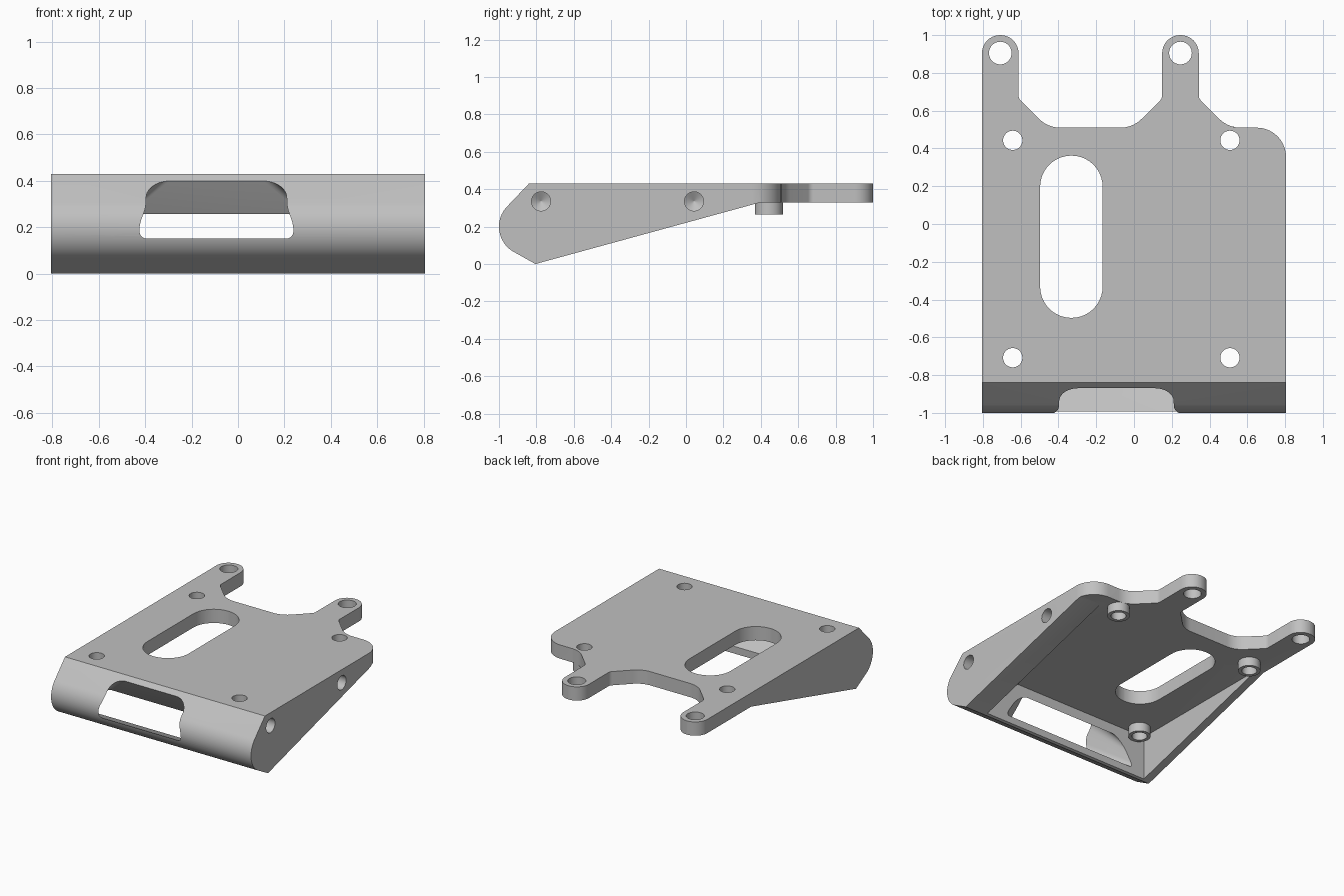
import bpy, bmesh
from math import sin, cos, pi, radians, sqrt
from mathutils import Vector

if "Cube" in bpy.data.objects:
    bpy.data.objects.remove(bpy.data.objects["Cube"])

grey = bpy.data.materials.new("plain_grey")
grey.use_nodes = True
COLOUR = (0.53, 0.53, 0.53, 1)
grey.diffuse_color = COLOUR
grey.node_tree.nodes["Principled BSDF"].inputs["Base Color"].default_value = COLOUR


def loft(name, rings):
    """Solid skinned through matching rings of points, capped at both ends."""
    bm = bmesh.new()
    loops = [[bm.verts.new(p) for p in ring] for ring in rings]
    n = len(loops[0])
    for a, b in zip(loops, loops[1:]):
        for i in range(n):
            j = (i + 1) % n
            bm.faces.new((a[i], a[j], b[j], b[i]))
    bm.faces.new(loops[0][::-1])
    bm.faces.new(loops[-1])
    bmesh.ops.recalc_face_normals(bm, faces=bm.faces)
    mesh = bpy.data.meshes.new(name)
    bm.to_mesh(mesh)
    bm.free()
    mesh.materials.append(grey)
    obj = bpy.data.objects.new(name, mesh)
    bpy.context.collection.objects.link(obj)
    return obj


def rounded(corners, steps=10):
    """Polygon from (x, y, radius) corners, with each corner filleted."""
    pts = []
    n = len(corners)
    for i, (x, y, r) in enumerate(corners):
        p = Vector((x, y))
        if r == 0:
            pts.append(p)
            continue
        u = (Vector(corners[i - 1][:2]) - p).normalized()
        v = (Vector(corners[(i + 1) % n][:2]) - p).normalized()
        half = u.angle(v) / 2
        centre = p + (u + v).normalized() * (r / sin(half))
        a = p + u * (r / (sin(half) / cos(half))) - centre
        b = p + v * (r / (sin(half) / cos(half))) - centre
        sweep = a.angle(b)
        for k in range(steps + 1):
            t = k / steps
            pts.append(centre + (a * sin((1 - t) * sweep) + b * sin(t * sweep)) / sin(sweep))
    return pts


def prism(name, outline, z0, z1):
    return loft(name, [[(p[0], p[1], z) for p in outline] for z in (z0, z1)])


def box_outline(x0, x1, y0, y1, r=0):
    return rounded([(x0, y0, r), (x1, y0, r), (x1, y1, r), (x0, y1, r)])


def circle(x, y, r, n=40):
    return [(x + r * cos(2 * pi * k / n), y + r * sin(2 * pi * k / n)) for k in range(n)]


def carve(obj, cutter, operation="DIFFERENCE"):
    mod = obj.modifiers.new("carve", "BOOLEAN")
    mod.operation = operation
    mod.solver = "EXACT"
    mod.object = cutter
    bpy.context.view_layer.objects.active = obj
    bpy.ops.object.modifier_apply(modifier=mod.name)
    bpy.data.objects.remove(cutter)


SIDE, BACK, EAR_BASE = 0.805, 0.51, 0.665
PLATE_LOW, PLATE_TOP, STANDOFF_LOW = 0.33, 0.43, 0.265
EARS = (-0.708, 0.246)
EAR_R = 0.097

# Plan outline with two rear ears
ear_a, ear_b = EARS
flare = EAR_BASE - BACK
plan = rounded([
    (-SIDE, -1.1, 0), (SIDE, -1.1, 0), (SIDE, BACK, 0.155),
    (ear_b + EAR_R + flare, BACK, 0.16), (ear_b + EAR_R, EAR_BASE, 0.04),
    (ear_b + EAR_R, 1, EAR_R - 0.001), (ear_b - EAR_R, 1, EAR_R - 0.001),
    (ear_b - EAR_R, EAR_BASE, 0.04), (ear_b - EAR_R - flare, BACK, 0.16),
    (ear_a + EAR_R + flare, BACK, 0.16), (ear_a + EAR_R, EAR_BASE, 0.04),
    (ear_a + EAR_R, 1, EAR_R - 0.001), (-SIDE, 1, EAR_R - 0.001)])
body = prism("bracket_body", plan, -0.2, 0.7)

# Side profile: chamfered and rounded nose, sloping underside
nose = [(-0.845 + 0.155 * cos(radians(a)), 0.2 + 0.155 * sin(radians(a)))
        for a in range(135, 241, 5)]
profile = [(-0.84, PLATE_TOP)] + nose + [
    (-0.805, 0), (0.4, PLATE_LOW), (1.1, PLATE_LOW), (1.1, PLATE_TOP)]
carve(body, loft("profile_cutter", [[(x, y, z) for y, z in profile] for x in (-1, 1)]),
      "INTERSECT")

# Hollow underside, leaving one thick and one thin side wall
carve(body, prism("hollow_cutter", box_outline(-0.745, 0.63, -0.785, 1.2), -0.3, PLATE_LOW))

# Flared window running down and back, square to the chamfer
def window_ring(s):
    half = 0.30 + 0.61 * (s + 1.27)
    top = -0.47 - 0.256 * (s + 1.27)
    low = -0.845 + 0.377 * (s + 1.155)
    r = 0.33 * (top - low) / sqrt(2)
    outline = box_outline(-half, half, low / sqrt(2), top / sqrt(2), r)
    return [(x - 0.093, (s + t * sqrt(2)) / 2, (t * sqrt(2) - s) / 2) for x, t in outline]

carve(body, loft("window_cutter", [window_ring(-1.45), window_ring(-0.78)]))

# Long slot and ear holes
carve(body, prism("slot_cutter", box_outline(-0.497, -0.166, -0.497, 0.362, 0.165), 0.2, 0.6))
for x in EARS:
    carve(body, prism("ear_hole_cutter", circle(x, 0.905, 0.06), 0.2, 0.6))

# Mounting holes, each with a standoff ring below
for side, x in (("right", -0.642), ("left", 0.508)):
    for end, y in (("front", -0.708), ("back", 0.443)):
        carve(body, prism("mount_hole_cutter", circle(x, y, 0.051), 0.2, 0.6))
        ring = prism(f"standoff_{end}_{side}", circle(x, y, 0.075), STANDOFF_LOW, PLATE_LOW)
        carve(ring, prism("ring_cutter", circle(x, y, 0.051), 0.2, 0.6))

# Blind screw holes with conical ends in the thick wall
for y in (-0.775, 0.043):
    rings = [[(x, p, q) for p, q in circle(y, 0.335, r)]
             for x, r in ((0.9, 0.051), (0.70, 0.051), (0.67, 0.002))]
    carve(body, loft("screw_hole_cutter", rings))

# Smooth curved walls, crisp edges
for obj in bpy.context.collection.objects:
    if obj.name.startswith(("bracket", "standoff")):
        bpy.ops.object.select_all(action="DESELECT")
        obj.select_set(True)
        bpy.context.view_layer.objects.active = obj
        bpy.ops.object.shade_smooth_by_angle(angle=radians(25))
